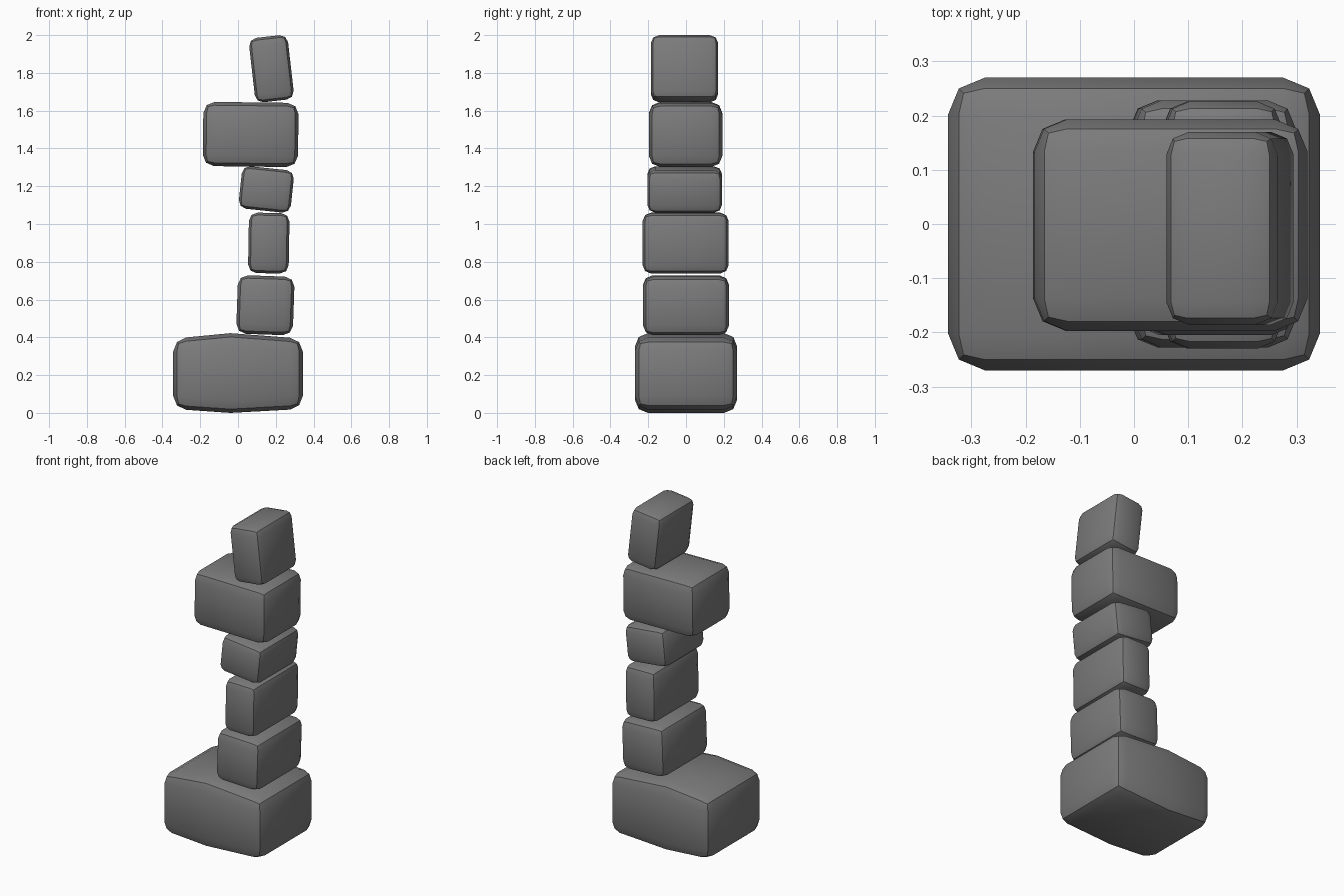
import bpy, bmesh, math
from mathutils import Matrix

if "Cube" in bpy.data.objects:
    bpy.data.objects.remove(bpy.data.objects["Cube"])

stone = bpy.data.materials.new("stone_grey")
stone.diffuse_color = (0.2, 0.2, 0.2, 1)
stone.use_nodes = True
stone.node_tree.nodes["Principled BSDF"].inputs["Base Color"].default_value = stone.diffuse_color


def make_stone(name, center, size, bevel, tilt=0.0, crest=None):
    """Rounded block, tilted about y; crest = (x, top rise, bottom drop) bows the long faces."""
    bm = bmesh.new()
    bmesh.ops.create_cube(bm, size=1, matrix=Matrix.Diagonal((*size, 1)))
    if crest:
        cx, rise, drop = crest
        cut = bmesh.ops.bisect_plane(bm, geom=bm.verts[:] + bm.edges[:] + bm.faces[:],
                                     plane_co=(cx, 0, 0), plane_no=(1, 0, 0))
        for v in cut["geom_cut"]:
            if isinstance(v, bmesh.types.BMVert):
                v.co.z += rise if v.co.z > 0 else -drop
    # two-step bevel on the block edges only
    sharp = [e for e in bm.edges if e.calc_face_angle() > math.radians(40)]
    bmesh.ops.bevel(bm, geom=sharp, offset=bevel, segments=2, profile=0.5, affect='EDGES')
    bmesh.ops.recalc_face_normals(bm, faces=bm.faces[:])
    mesh = bpy.data.meshes.new(name)
    bm.to_mesh(mesh)
    bm.free()
    mesh.materials.append(stone)
    ob = bpy.data.objects.new(name, mesh)
    ob.location = center
    ob.rotation_euler.y = math.radians(tilt)
    bpy.context.collection.objects.link(ob)
    bpy.ops.object.select_all(action='DESELECT')
    ob.select_set(True)
    bpy.context.view_layer.objects.active = ob
    bpy.ops.object.shade_smooth_by_angle(angle=math.radians(30))


# stacked stones, bottom to top
make_stone("base_stone", (0, 0, 0.207), (0.686, 0.54, 0.372), 0.068, crest=(-0.04, 0.029, 0.021))
make_stone("second_stone", (0.145, 0, 0.57), (0.30, 0.456, 0.31), 0.052, tilt=2)
make_stone("third_stone", (0.163, -0.002, 0.899), (0.215, 0.456, 0.32), 0.045, tilt=1)
make_stone("fourth_stone", (0.15, -0.007, 1.183), (0.277, 0.396, 0.226), 0.042, tilt=6)
make_stone("wide_stone", (0.067, -0.002, 1.474), (0.504, 0.39, 0.34), 0.06, tilt=0.7)
make_stone("top_stone", (0.177, -0.008, 1.822), (0.207, 0.356, 0.343), 0.042, tilt=-6.5)
